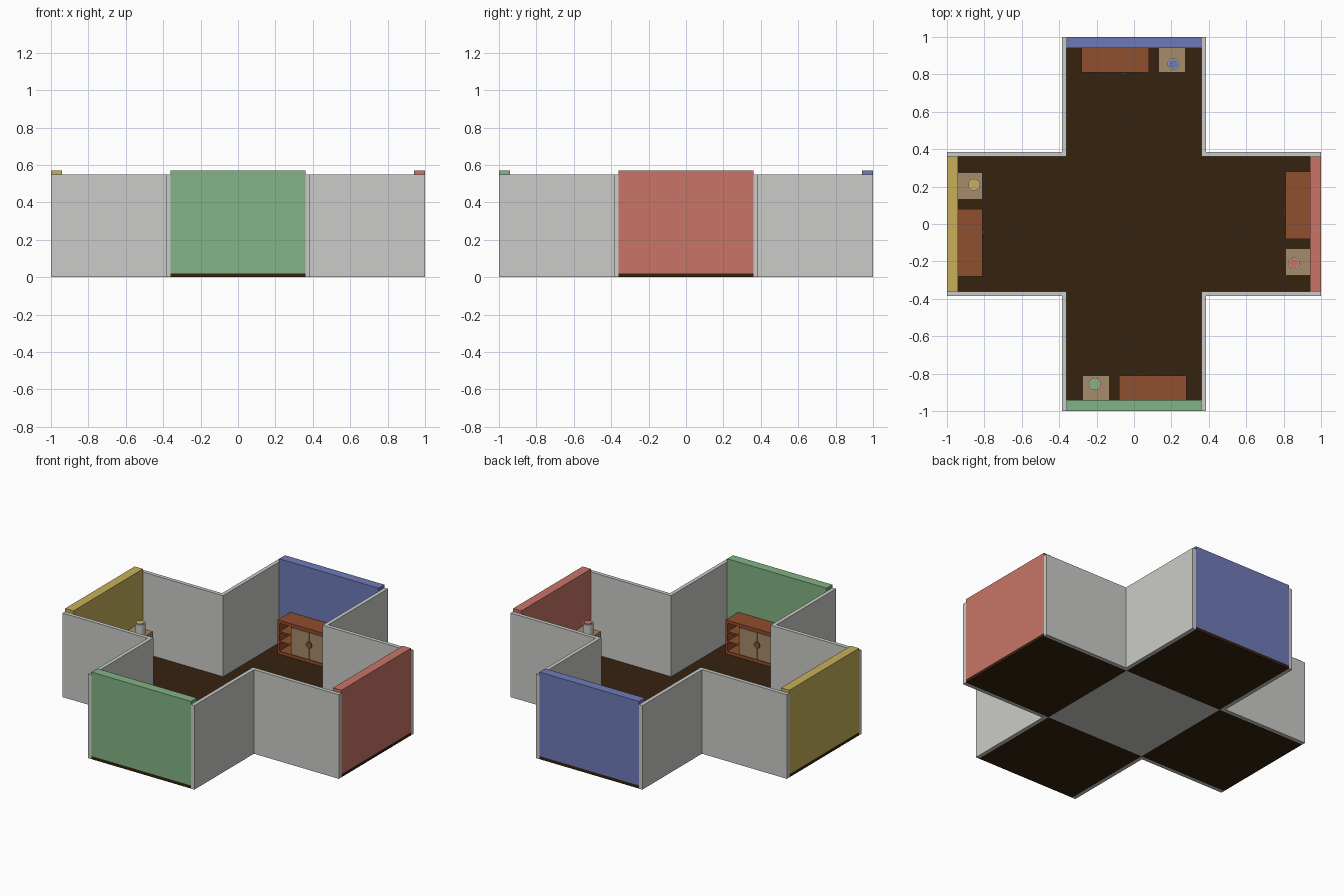
import bpy, bmesh, math

if "Cube" in bpy.data.objects:
    bpy.data.objects.remove(bpy.data.objects["Cube"])

def lin(c):
    return c / 12.92 if c <= 0.04045 else ((c + 0.055) / 1.055) ** 2.4

def mat(name, r, g, b):
    m = bpy.data.materials.new(name)
    m.diffuse_color = (lin(r / 255), lin(g / 255), lin(b / 255), 1)
    m.use_nodes = True
    m.node_tree.nodes["Principled BSDF"].inputs["Base Color"].default_value = m.diffuse_color
    return m

WALL = mat("pale grey", 203, 203, 200)
FLOOR = mat("dark brown", 53, 34, 15)
WOOD = mat("red brown wood", 143, 78, 46)
TAN = mat("tan wood", 166, 140, 107)
ACCENTS = [("blue", mat("blue", 112, 122, 184)), ("red", mat("red", 200, 117, 103)),
           ("green", mat("green", 131, 179, 133)), ("yellow", mat("yellow", 198, 176, 91))]

def finish(name, bm, material, turn=0):
    bmesh.ops.recalc_face_normals(bm, faces=bm.faces)
    me = bpy.data.meshes.new(name)
    bm.to_mesh(me)
    bm.free()
    me.materials.append(material)
    ob = bpy.data.objects.new(name, me)
    ob.rotation_euler.z = -turn * math.pi / 2
    bpy.context.collection.objects.link(ob)
    return ob

def add_box(bm, x0, x1, y0, y1, z0, z1):
    vs = bmesh.ops.create_cube(bm, size=1)["verts"]
    for v in vs:
        v.co = (x1 if v.co.x > 0 else x0, y1 if v.co.y > 0 else y0, z1 if v.co.z > 0 else z0)

def boxes(name, material, turn, *dims):
    bm = bmesh.new()
    for d in dims:
        add_box(bm, *d)
    return finish(name, bm, material, turn)

def prism(name, pts, z0, z1, material, turn):
    bm = bmesh.new()
    f = bm.faces.new([bm.verts.new((x, y, z0)) for x, y in pts])
    new = bmesh.ops.extrude_face_region(bm, geom=[f])["geom"]
    for v in new:
        if isinstance(v, bmesh.types.BMVert):
            v.co.z = z1
    return finish(name, bm, material, turn)

def disc_points(cx, cy, r, n=32):
    return [(cx + r * math.cos(2 * math.pi * i / n), cy + r * math.sin(2 * math.pi * i / n))
            for i in range(n)]

def smooth(ob):
    bpy.ops.object.select_all(action='DESELECT')
    ob.select_set(True)
    bpy.context.view_layer.objects.active = ob
    bpy.ops.object.shade_smooth_by_angle()

I, O = 0.36, 0.385      # inner and outer half width of each arm
F, H = 0.02, 0.55       # floor thickness, wall height

# Centre floor: dark above, grey underneath
centre = boxes("centre_floor", FLOOR, 0, (-I, I, -I, I, 0, F))
centre.data.materials.append(WALL)
for p in centre.data.polygons:
    if p.normal.z < -0.5:
        p.material_index = 1

# Each arm is drawn on the +y side, then turned into place
for k, (word, accent) in enumerate(ACCENTS):
    boxes(word + "_arm_floor", FLOOR, k, (-I, I, I, 1, 0, F))
    prism(word + "_corner_walls", [(I, I), (1, I), (1, O), (O, O), (O, 1), (I, 1)], 0, H, WALL, k)
    boxes(word + "_end_wall", accent, k, (-I, I, 0.94, 1, F, 0.57))

    # Cabinet: open shelves on the left, closed body on the right
    f, b = 0.81, 0.94
    boxes(word + "_cabinet", WOOD, k,
          (-0.28, 0.08, f, b, 0.222, 0.242),
          (-0.28, 0.08, f, b, F, 0.04),
          (-0.28, -0.268, f, b, 0.04, 0.222),
          (-0.268, -0.185, b - 0.012, b, 0.04, 0.222),
          (-0.268, -0.185, f + 0.004, b - 0.012, 0.094, 0.104),
          (-0.268, -0.185, f + 0.004, b - 0.012, 0.158, 0.168),
          (-0.185, 0.08, f + 0.004, b, 0.04, 0.222))
    boxes(word + "_cabinet_doors", TAN, k,
          (-0.178, -0.052, f - 0.002, f + 0.004, 0.044, 0.218),
          (-0.048, 0.074, f - 0.002, f + 0.004, 0.044, 0.218))
    # Round handle plate across the door seam
    handle = prism(word + "_handle", disc_points(0, 0, 0.021, 24), 0, 0.007, WOOD, 0)
    for v in handle.data.vertices:
        x, y, z = v.co
        v.co = (-0.05 + x, f - 0.002 - z, 0.14 + y)
    handle.rotation_euler.z = -k * math.pi / 2

    # Bedside box with a round pot and a coloured lid
    boxes(word + "_side_box", TAN, k, (0.132, 0.276, f, b, F, 0.228))
    smooth(prism(word + "_pot", disc_points(0.21, 0.855, 0.031), 0.228, 0.298, WALL, k))
    smooth(prism(word + "_pot_lid", disc_points(0.21, 0.855, 0.026), 0.298, 0.302, accent, k))
